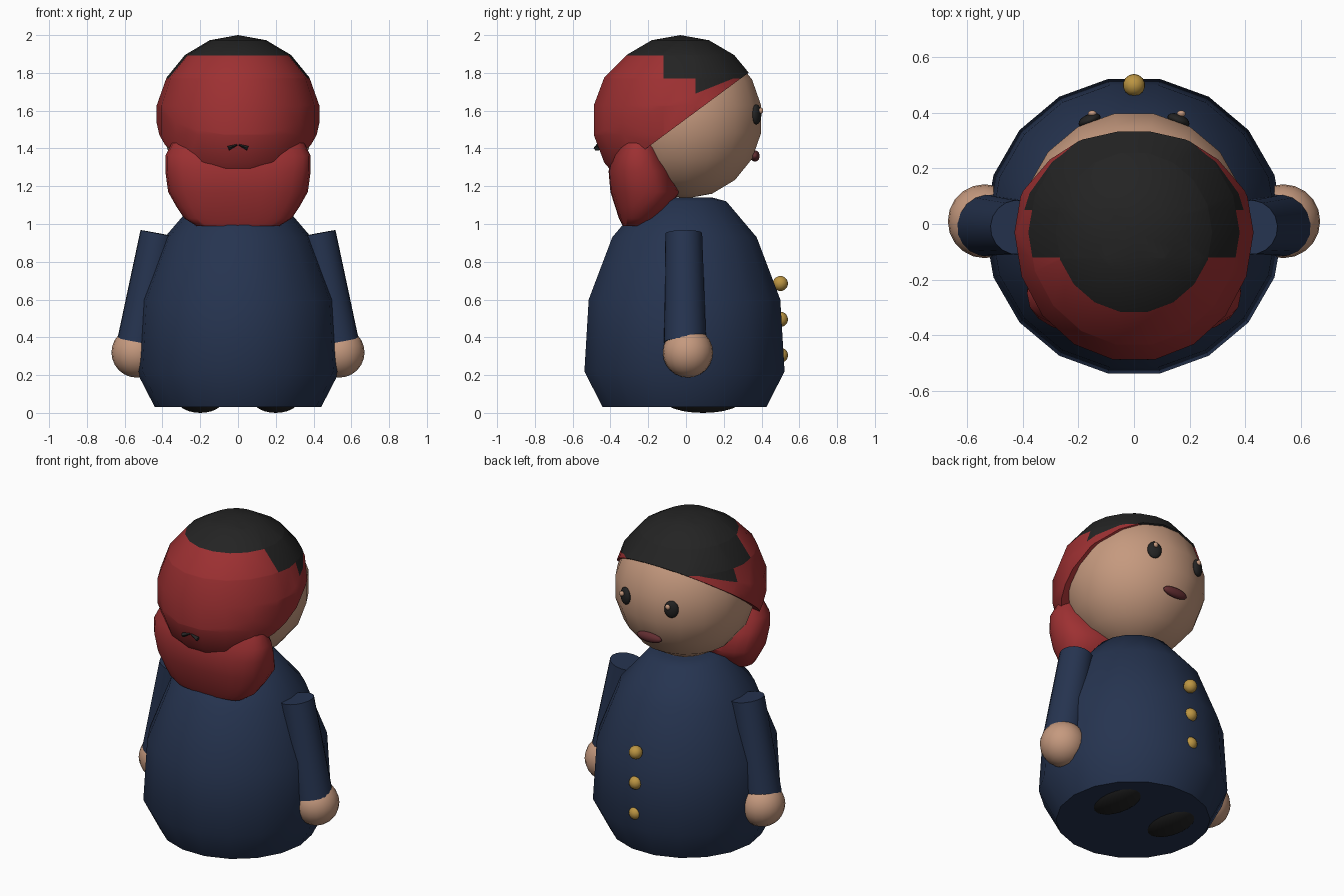
import bpy, bmesh, math
from mathutils import Matrix, Vector

cube = bpy.data.objects.get("Cube")
if cube:
    bpy.data.objects.remove(cube, do_unlink=True)


def material(name, rgb):
    m = bpy.data.materials.new(name)
    m.use_nodes = True
    m.diffuse_color = (*rgb, 1)
    m.node_tree.nodes["Principled BSDF"].inputs["Base Color"].default_value = (*rgb, 1)
    return m


navy = material("navy cloth", (.019, .034, .08))
skin = material("skin", (.56, .32, .21))
red = material("red hair", (.34, .03, .032))
black = material("black", (.017, .017, .017))
gold = material("gold", (.50, .30, .055))
lips = material("dark red lips", (.12, .026, .03))


def finish(name, bm, *mats):
    bmesh.ops.recalc_face_normals(bm, faces=bm.faces)
    me = bpy.data.meshes.new(name)
    bm.to_mesh(me)
    bm.free()
    ob = bpy.data.objects.new(name, me)
    bpy.context.collection.objects.link(ob)
    for m in mats:
        me.materials.append(m)
    bpy.ops.object.select_all(action='DESELECT')
    ob.select_set(True)
    bpy.context.view_layer.objects.active = ob
    bpy.ops.object.shade_smooth_by_angle(angle=0.9)
    return ob


def sphere_mesh(pos, size, segs, rings, turn=0, tilt=0):
    bm = bmesh.new()
    mat = (Matrix.Translation(pos) @ Matrix.Rotation(tilt, 4, 'Z')
           @ Matrix.Diagonal((*size, 1)) @ Matrix.Rotation(turn, 4, 'Z'))
    bmesh.ops.create_uvsphere(bm, u_segments=segs, v_segments=rings, radius=1, matrix=mat)
    return bm


def ball(name, pos, size, mat, segs=18, rings=12, turn=0, tilt=0):
    return finish(name, sphere_mesh(pos, size, segs, rings, turn, tilt), mat)


def loft(name, sections, segs, power, mat):
    """Stack superellipse rings: (z, y centre, x radius, y radius)."""
    def bend(v):
        return math.copysign(abs(v) ** (2 / power), v)
    bm = bmesh.new()
    loops = []
    for z, yc, rx, ry in sections:
        angles = [2 * math.pi * i / segs for i in range(segs)]
        loops.append([bm.verts.new((rx * bend(math.cos(a)), yc + ry * bend(math.sin(a)), z))
                      for a in angles])
    for a, b in zip(loops, loops[1:]):
        for i in range(segs):
            j = (i + 1) % segs
            bm.faces.new((a[i], a[j], b[j], b[i]))
    bm.faces.new(loops[0])
    bm.faces.new(loops[-1])
    return finish(name, bm, mat)


# Coat body
profile = [(.03, .44), (.22, .538), (.60, .515), (.93, .388), (1.12, .225), (1.14, .15)]
loft("coat_body", [(z, -.008, r, r) for z, r in profile], 18, 2, navy)

# Head
ball("head", (0, 0, 1.555), (.41, .41, .42), skin, 18, 9, turn=math.radians(10))

# Hair shell, cut on a slope, with a stepped black crown
bm = sphere_mesh((0, -.03, 1.55), (.437, .45, .45), 18, 9, turn=math.radians(10))
for v in bm.verts:
    if v.co.y < -.03 and v.co.z < 1.85:
        v.co.y = -.03 + (v.co.y + .03) * 1.05


def cut(point, normal, clear=False):
    return bmesh.ops.bisect_plane(bm, geom=bm.verts[:] + bm.edges[:] + bm.faces[:],
                                  plane_co=point, plane_no=normal, clear_inner=clear)


rim = cut((0, -.17, 1.43), (0, -.37, .5), True)["geom_cut"]
bmesh.ops.holes_fill(bm, edges=[e for e in rim if isinstance(e, bmesh.types.BMEdge)], sides=0)
cut((0, -.12, 0), (0, 1, 0))
cut((0, .05, 0), (0, 1, 0))
cut((0, 0, 1.77), (0, 0, 1))
cut((0, 0, 1.893), (0, 0, 1))
cut((0, .05, 1.69), (0, -.4, 1))
for f in bm.faces:
    c = f.calc_center_median()
    crown = c.z > 1.893
    side = c.y > -.12 and c.z > 1.77
    fringe = c.y > .05 and c.z > 1.69 + .4 * (c.y - .05)
    f.material_index = int(crown or side or fringe)
finish("hair_shell", bm, red, black)

# Hair hanging over the neck
loft("hair_back", [(.99, -.275, .22, .06), (1.03, -.25, .285, .105), (1.09, -.23, .325, .145),
                   (1.17, -.215, .37, .185), (1.28, -.24, .385, .17), (1.36, -.25, .385, .14),
                   (1.43, -.25, .35, .11)], 24, 2.6, red)

# Little black ribbon ends on the back of the hair
for side, word in ((1, "left"), (-1, "right")):
    bm = bmesh.new()
    bmesh.ops.create_cone(bm, cap_ends=True, segments=6, radius1=.02, radius2=.006, depth=.05,
                          matrix=Matrix.Translation((side * .028, -.47, 1.41))
                          @ Matrix.Rotation(-side * 1.2, 4, 'Y')
                          @ Matrix.Diagonal((.7, 1, 1, 1)))
    finish(word + "_ribbon", bm, black)

# Limbs and eyes on both sides
for side, word in ((1, "left"), (-1, "right")):
    top, end = Vector((side * .42, -.012, .95)), Vector((side * .528, -.005, .375))
    bm = bmesh.new()
    axis = (top - end).to_track_quat('Z', 'Y').to_matrix().to_4x4()
    bmesh.ops.create_cone(bm, cap_ends=True, segments=18, radius1=.112, radius2=.098,
                          depth=(top - end).length,
                          matrix=Matrix.Translation((top + end) / 2) @ axis)
    finish(word + "_sleeve", bm, navy)
    ball(word + "_hand", (side * .537, .01, .32), (.133,) * 3, skin, 20, 12)
    ball(word + "_foot", (side * .2, .09, .07), (.125, .21, .07), black)
    ball(word + "_eye", (side * .16, .373, 1.58), (.042, .022, .053), black, tilt=-side * .4)
    ball(word + "_eye_glint", (side * .16 + .01, .397, 1.60), (.016, .012, .016), skin, 10, 6)

# Mouth
ball("mouth", (0, .365, 1.36), (.085, .025, .03), lips)

# Coat buttons
for i in range(3):
    ball("button_%d" % (i + 1), (0, .5, .685 - .19 * i), (.04,) * 3, gold, 14, 10)
